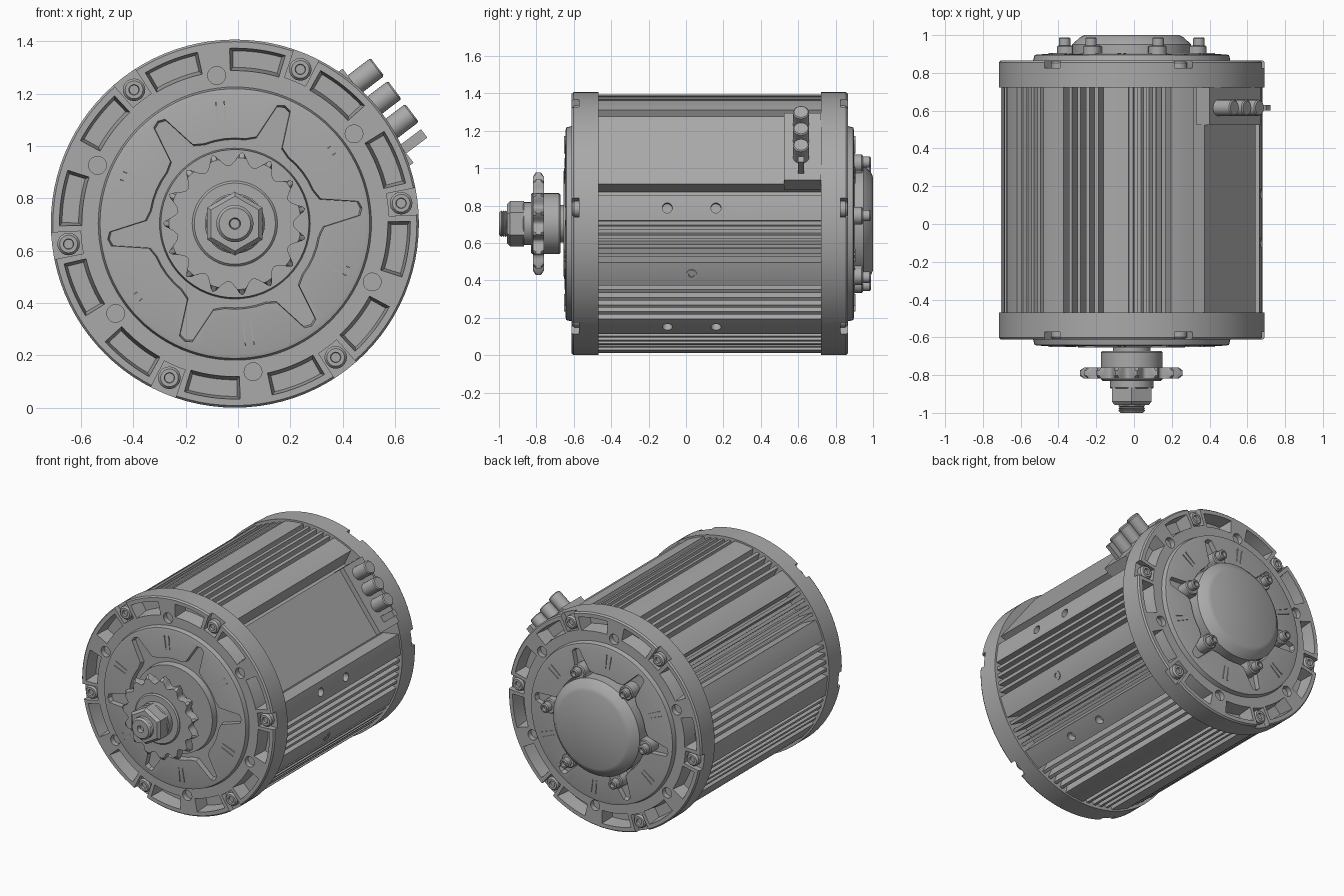
import bpy, bmesh
from math import sin, cos, radians, pi
from mathutils import Vector

cube = bpy.data.objects.get("Cube")
if cube:
    bpy.data.objects.remove(cube)

AXIS = Vector((-0.012, 0, 0.703))   # the motor axis runs along y
SIX = [7 + 60 * k for k in range(6)]
PAD = 37                            # direction of the flat terminal pad

grey = bpy.data.materials.new("grey_metal")
grey.use_nodes = True
GREY = (0.4, 0.4, 0.4, 1)
grey.diffuse_color = GREY
grey.node_tree.nodes["Principled BSDF"].inputs["Base Color"].default_value = GREY
parts = []


def polar(r, deg, y=0.0):
    return Vector((r * cos(radians(deg)), y, r * sin(radians(deg))))


def finish(name, bm, loc=(0, 0, 0), direction=None):
    bmesh.ops.recalc_face_normals(bm, faces=bm.faces)
    mesh = bpy.data.meshes.new(name)
    bm.to_mesh(mesh)
    bm.free()
    obj = bpy.data.objects.new(name, mesh)
    bpy.context.collection.objects.link(obj)
    obj.location = AXIS + Vector(loc)
    if direction is not None:
        obj.rotation_euler = direction.to_track_quat('Y', 'Z').to_euler()
    mesh.materials.append(grey)
    parts.append(obj)
    return obj


def lathe(name, profile, steps=32, **place):
    """Spin (radius, y) points about the y axis."""
    bm = bmesh.new()
    verts = [bm.verts.new((r, y, 0)) for r, y in profile]
    edges = [bm.edges.new(pair) for pair in zip(verts, verts[1:])]
    bmesh.ops.spin(bm, geom=verts + edges, cent=(0, 0, 0), axis=(0, 1, 0),
                   angle=2 * pi, steps=steps)
    bmesh.ops.remove_doubles(bm, verts=bm.verts, dist=0.0002)
    return finish(name, bm, **place)


def rod(name, r, y0, y1, steps=32, bevel=0.006, **place):
    b = bevel if y1 > y0 else -bevel
    return lathe(name, [(0, y0), (r, y0), (r, y1 - b), (r - bevel, y1), (0, y1)], steps, **place)


def loft(name, shells, **place):
    """Each shell is a list of (outline, y) layers, capped at both ends."""
    bm = bmesh.new()
    for layers in shells:
        rings = [[bm.verts.new((p.x, y, p.z)) for p in outline] for outline, y in layers]
        for a, b in zip(rings, rings[1:]):
            for i in range(len(a)):
                j = (i + 1) % len(a)
                bm.faces.new((a[i], a[j], b[j], b[i]))
        bm.faces.new(rings[0])
        bm.faces.new(rings[-1])
    return finish(name, bm, **place)


def cut(obj, cutter):
    mod = obj.modifiers.new("cut", 'BOOLEAN')
    mod.operation, mod.solver, mod.object = 'DIFFERENCE', 'EXACT', cutter
    bpy.context.view_layer.objects.active = obj
    bpy.ops.object.modifier_apply(modifier=mod.name)
    parts.remove(cutter)
    bpy.data.objects.remove(cutter)


def sector(a, half, r0, r1):
    fan = [a + half * k / 4 for k in range(-4, 5)]
    return [polar(r1, d) for d in fan] + [polar(r0, d) for d in reversed(fan)]


def circle(r, centre=Vector(), n=20):
    return [centre + polar(r, 360 * k / n) for k in range(n)]


# Finned housing: wide ribs every 30 degrees with four thin fins between them
outline = []
for k in range(12):
    rib = 7 + 30 * k
    if rib == PAD:
        continue
    outline += [polar(0.692, rib + d) for d in (-5.5, -2.7, 0, 2.7, 5.5)]
    if rib == 7:                     # flat chord of the terminal pad
        outline += [polar(0.58, 13), polar(0.58, 17), polar(0.69, 18), polar(0.69, 56),
                    polar(0.58, 57), polar(0.58, 61)]
        continue
    pitch = 19 / 4.6
    for f in range(5):
        start = rib + 5.5 + f * pitch
        outline += [polar(0.58, start + 0.2), polar(0.58, start + 0.5 * pitch)]
        if f < 4:
            outline += [polar(0.685, start + 0.6 * pitch), polar(0.685, start + pitch)]
housing = loft("finned_housing", [[(outline, -0.48), (outline, 0.73)]])

# Drilled holes on two ribs, with a plug screw between them
for a in (SIX[0], SIX[5]):
    for y in (-0.10, 0.16):
        cut(housing, rod("drill", 0.027, 0, 0.1, 20, loc=polar(0.65, a, y), direction=polar(1, a)))
lathe("side_plug", [(0, 0.035), (0.012, 0.035), (0.016, 0.05), (0.028, 0.05), (0.028, 0)], 20,
      loc=polar(0.647, -23, 0.03), direction=polar(1, -23))

# Star-shaped recess outline shared by both end caps
star = []
for a in SIX:
    star += [polar(0.345, a - 9), polar(0.485, a - 3.2), polar(0.495, a), polar(0.485, a + 3.2),
             polar(0.345, a + 9)]
    star += [polar(0.33, a + d) for d in (16, 23, 30, 37, 44)]


def end_cap(side, base, s):
    def at(d):
        return base + s * d
    cap = lathe(side + "_end_cap", [
        (0, at(0)), (0.703, at(0)), (0.703, at(0.133)), (0.695, at(0.143)), (0.522, at(0.143)),
        (0.515, at(0.172)), (0.50, at(0.176)), (0.29, at(0.182)), (0, at(0.182))], 96)
    shells = [[(star, at(0.2)), ([p * 0.975 for p in star], at(0.145))]]
    for a in SIX:
        for off in (-15.5, 15.5):
            shells.append([(sector(a + off, 9.4, 0.582, 0.672), at(0.16)),
                           (sector(a + off, 8.2, 0.597, 0.66), at(0.05))])
        notch = sector(a, 4.2, 0.59, 0.75)
        shells.append([(notch, at(0.16)), (notch, at(0.105))])
        hole = circle(0.034, polar(0.57, a + 30))
        shells.append([(hole, at(0.155)), (hole, at(0.11))])
    cut(cap, loft("cap_cutter", shells))
    # centre boss, cap screws with sockets, and thin radial ribs
    lathe(side + "_boss", [(0.29, at(0.13)), (0.283, at(0.186)), (0, at(0.186))], 64)
    for a in SIX:
        lathe(side + "_cap_screw", [(0, 0.028), (0.018, 0.028), (0.02, 0.042), (0.034, 0.042),
                                    (0.043, 0.03), (0.043, 0)], 20,
              loc=polar(0.64, a, at(0.1)), direction=Vector((0, s, 0)))
        for off in (-2, 2):
            bar = sector(a + 30 + off, 0.3, 0.38, 0.47)
            loft(side + "_radial_rib", [[(bar, at(0.17)), (bar, at(0.183))]])


end_cap("front", -0.468, -1)
end_cap("rear", 0.722, 1)

# Output shaft, sprocket hub, washer, hex nut and threaded end
rod("output_shaft", 0.10, -0.64, -0.70)
lathe("sprocket_hub", [(0.08, -0.672), (0.155, -0.672), (0.163, -0.68), (0.163, -0.822),
                       (0.155, -0.83), (0.08, -0.83)], 48)
rod("washer", 0.115, -0.82, -0.872)

TEETH = 15
tooth_line = [(360 * k / (TEETH * 12), 0.283 - 0.06 * abs(cos(pi * k / 12)))
              for k in range(TEETH * 12)]
full = [polar(min(r, 0.275), d) for d, r in tooth_line]
slim = [polar(min(r, 0.252), d) for d, r in tooth_line]
loft("sprocket", [[(slim, -0.818), (full, -0.803), (full, -0.775), (slim, -0.76)]])


def hexagon(r):
    return [polar(r, 60 * k + 30) for k in range(6)]


loft("shaft_nut", [[(hexagon(0.122), -0.865), (hexagon(0.122), -0.94), (hexagon(0.105), -0.957)]])
thread = [(0, -0.9)]
for k in range(4):
    thread += [(0.064, -0.945 - 0.012 * k), (0.071, -0.951 - 0.012 * k)]
thread += [(0.06, -1.0), (0.022, -1.0), (0.018, -0.975), (0, -0.975)]
lathe("threaded_end", thread)

# Rear bearing cover with its lugs and bolts
lathe("rear_cover", [(0.315, 0.86), (0.315, 0.95), (0.305, 0.96), (0.272, 0.99), (0.25, 1.0),
                     (0, 1.0)], 64)
for a in SIX:
    rod("cover_lug", 0.048, 0.86, 0.945, 20, loc=polar(0.35, a))
    arm = sector(a, 7, 0.28, 0.35)
    loft("cover_lug_web", [[(arm, 0.86), (arm, 0.94)]])
    lathe("cover_bolt", [(0.03, 0.94), (0.03, 0.982), (0.024, 0.988), (0.016, 0.988),
                         (0.015, 0.965), (0, 0.965)], 16, loc=polar(0.358, a))

# Terminal block on the pad with three posts and a narrow clip
out, along = polar(1, PAD), polar(1, PAD + 90)
block = [out * n + along * t for n, t in ((0.6, -0.225), (0.685, -0.225), (0.685, 0.225), (0.6, 0.225))]
loft("terminal_block", [[(block, 0.525), (block, 0.722)]])
for t in (0.15, 0.04, -0.07):
    rod("terminal_post", 0.043, 0, 0.125, 24, loc=out * 0.67 + along * t + Vector((0, 0.615, 0)),
        direction=out)
clip = [out * n + along * t for n, t in ((0.65, -0.18), (0.785, -0.18), (0.785, -0.14), (0.65, -0.14))]
loft("terminal_clip", [[(clip, 0.6), (clip, 0.63)]])

# One material on every face, smooth shading with sharp edges kept
bpy.ops.object.select_all(action='DESELECT')
for obj in parts:
    obj.data.materials.clear()
    obj.data.materials.append(grey)
    for face in obj.data.polygons:
        face.material_index = 0
    obj.select_set(True)
bpy.context.view_layer.objects.active = parts[0]
bpy.ops.object.shade_smooth_by_angle(angle=radians(30))
